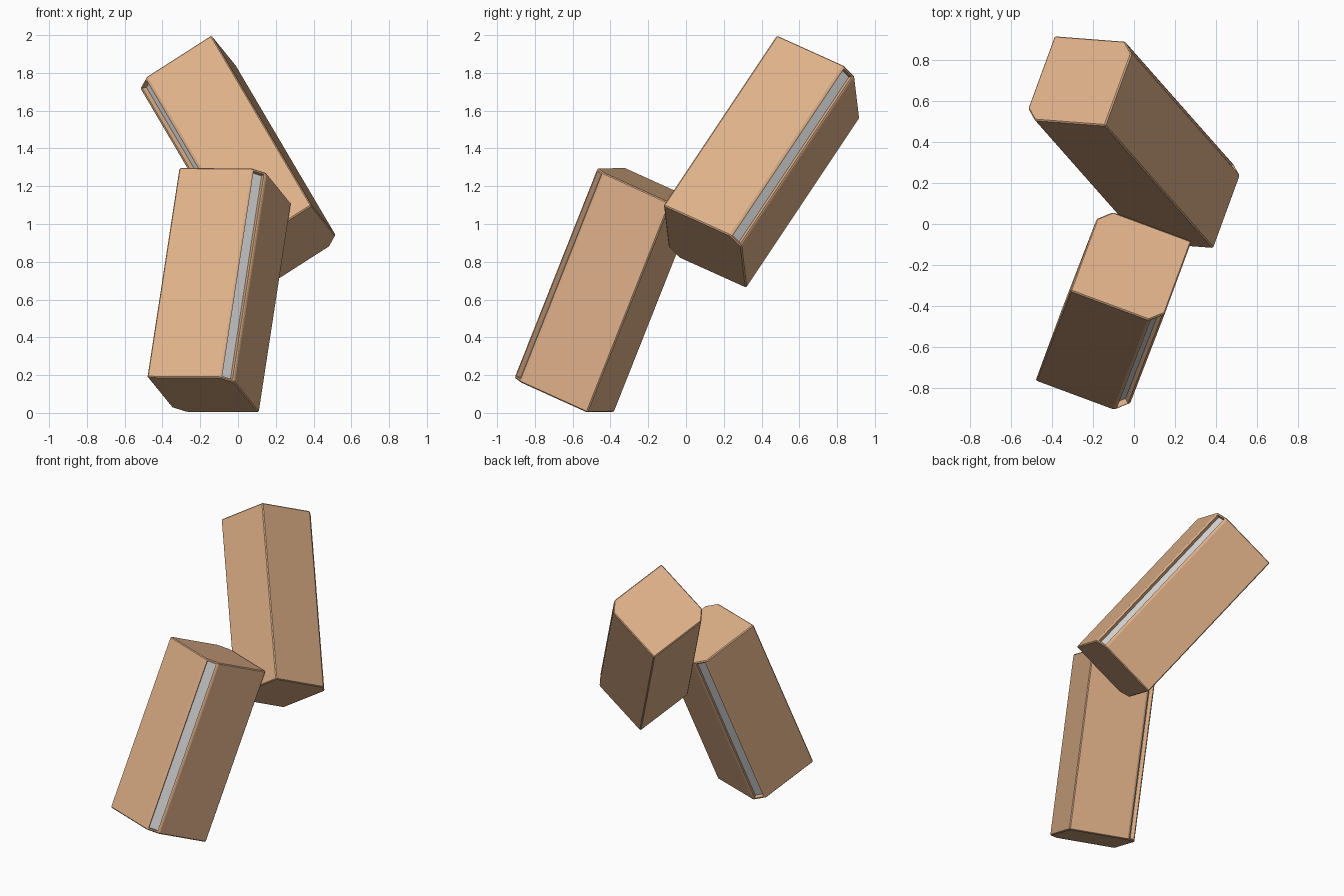
import bpy
import bmesh
from mathutils import Matrix, Vector

if "Cube" in bpy.data.objects:
    bpy.data.objects.remove(bpy.data.objects["Cube"], do_unlink=True)

SIDE, LENGTH, CUT = 0.472, 1.206, 0.063   # block section, length, corner cut
EDGE, RIM, DEPTH = 0.006, 0.011, 0.028    # edge bevel, groove rim and depth


def material(name, color):
    mat = bpy.data.materials.new(name)
    mat.use_nodes = True
    mat.diffuse_color = color
    mat.node_tree.nodes["Principled BSDF"].inputs["Base Color"].default_value = color
    return mat


tan = material("tan", (0.74, 0.44, 0.25, 1))
silver = material("silver grey", (0.62, 0.62, 0.62, 1))


def block(name, center, across, along):
    bm = bmesh.new()
    h = SIDE / 2
    # Square section with two opposite corners cut off
    section = [(-h, -h), (h - CUT, -h), (h, -h + CUT),
               (h, h), (-h + CUT, h), (-h, h - CUT)]
    base = bm.faces.new([bm.verts.new((x, y, -LENGTH / 2)) for x, y in section])
    top = bmesh.ops.extrude_face_region(bm, geom=[base])["geom"]
    bmesh.ops.translate(bm, vec=(0, 0, LENGTH),
                        verts=[g for g in top if isinstance(g, bmesh.types.BMVert)])
    bmesh.ops.recalc_face_normals(bm, faces=bm.faces[:])
    bmesh.ops.bevel(bm, geom=bm.edges[:], offset=EDGE, segments=1,
                    affect='EDGES', profile=0.5)
    bm.normal_update()

    # Sunken silver strip along each cut corner
    diagonal = Vector((1, -1, 0)).normalized()
    cuts = [f for f in bm.faces if abs(f.normal.dot(diagonal)) > 0.99]
    for face in cuts:
        bmesh.ops.inset_individual(bm, faces=[face], thickness=RIM)
        inward = -face.normal.copy() * DEPTH
        floor = bmesh.ops.extrude_discrete_faces(bm, faces=[face])["faces"][0]
        bmesh.ops.translate(bm, vec=inward, verts=floor.verts[:])
        floor.material_index = 1

    mesh = bpy.data.meshes.new(name)
    bm.to_mesh(mesh)
    bm.free()
    mesh.materials.append(tan)
    mesh.materials.append(silver)

    # Stand the block along its own tilted axis
    w = Vector(along).normalized()
    u = Vector(across)
    u = (u - w * u.dot(w)).normalized()
    turn = Matrix((u, w.cross(u), w)).transposed().to_4x4()
    obj = bpy.data.objects.new(name, mesh)
    obj.matrix_world = Matrix.Translation(center) @ turn
    bpy.context.collection.objects.link(obj)
    return obj


block("lower_block", (-0.10, -0.425, 0.65), (0.38, -0.14, 0), (0.17, 0.44, 1.11))
block("upper_block", (0.0, 0.40, 1.33), (0.13, 0.36, -0.16), (-0.53, 0.60, 0.90))
